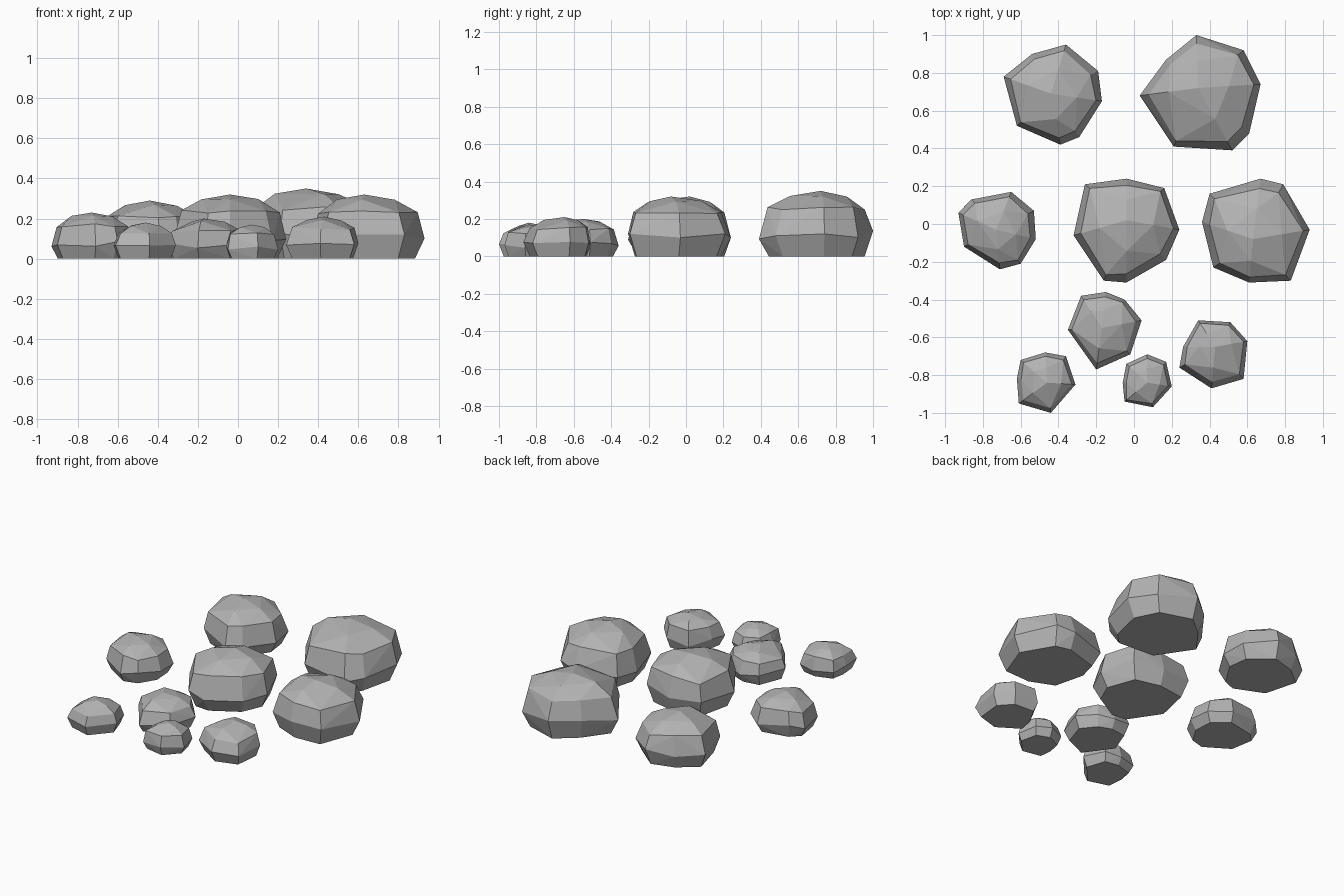
import bpy
import bmesh
import math
import random
from mathutils import Vector

random.seed(7)

default_cube = bpy.data.objects.get("Cube")
if default_cube:
    bpy.data.objects.remove(default_cube, do_unlink=True)

# One stone grey shared by every rock
stone = bpy.data.materials.new("stone_grey")
stone.use_nodes = True
grey = (0.45, 0.45, 0.45, 1)
stone.diffuse_color = grey
stone.node_tree.nodes["Principled BSDF"].inputs["Base Color"].default_value = grey

# Boulder profile: (scale of the outline, share of the height, jitter)
PROFILE = [(0.84, 0, 0), (1, 0.32, 0.07), (0.87, 0.72, 0.04), (0.5, 0.92, 0.015)]


def rock(name, height, peak, outline):
    """Faceted boulder: outline rings around a peak, wrapped in a convex hull."""
    bm = bmesh.new()
    top = Vector(peak)
    corners = [Vector(p) for p in outline]
    for level, (scale, share, jitter) in enumerate(PROFILE):
        # The crown ring has half as many corners, giving broad top facets
        ring = corners[::2] if level == len(PROFILE) - 1 else corners
        for corner in ring:
            spread = scale * (1 + random.uniform(-jitter, jitter) * (level > 1))
            flat = top.lerp(corner, spread)
            z = height * (share + random.uniform(-jitter, jitter))
            bm.verts.new((flat.x, flat.y, z))
    bm.verts.new((top.x, top.y, height))
    hull = bmesh.ops.convex_hull(bm, input=bm.verts[:])
    loose = {g for g in hull["geom_interior"] + hull["geom_unused"]
             if isinstance(g, bmesh.types.BMVert)}
    bmesh.ops.delete(bm, geom=list(loose), context="VERTS")
    # Merge nearly level triangles into larger facets
    bmesh.ops.dissolve_limit(bm, angle_limit=math.radians(4),
                             verts=bm.verts[:], edges=bm.edges[:])
    bmesh.ops.recalc_face_normals(bm, faces=bm.faces[:])
    mesh = bpy.data.meshes.new(name)
    bm.to_mesh(mesh)
    bm.free()
    mesh.materials.append(stone)
    bpy.context.scene.collection.objects.link(bpy.data.objects.new(name, mesh))


# Back row
rock("back_right_boulder", 0.29, (-.44, .69),
     [(-.36, .95), (-.19, .81), (-.17, .65), (-.29, .46),
      (-.39, .42), (-.62, .52), (-.69, .78), (-.54, .9)])
rock("back_left_boulder", 0.35, (.34, .72),
     [(.33, 1), (.58, .92), (.67, .74), (.61, .48),
      (.52, .39), (.21, .41), (.03, .68), (.17, .87)])

# Middle row
rock("middle_right_boulder", 0.23, (-.73, -.03),
     [(-.65, .17), (-.53, .07), (-.52, -.08), (-.6, -.21),
      (-.71, -.24), (-.9, -.12), (-.93, .06), (-.86, .13)])
rock("centre_boulder", 0.32, (-.04, .02),
     [(-.04, .24), (.16, .19), (.24, -.03), (.17, -.19),
      (-.04, -.31), (-.16, -.3), (-.32, -.06), (-.26, .21)])
rock("middle_left_boulder", 0.32, (.63, -.08),
     [(.67, .24), (.79, .21), (.93, -.03), (.83, -.3),
      (.61, -.31), (.42, -.23), (.36, .01), (.4, .16)])

# Small stones in front
rock("front_centre_stone", 0.2, (-.17, -.55),
     [(-.15, -.36), (-.05, -.4), (.04, -.51), (-.02, -.69),
      (-.2, -.77), (-.35, -.56), (-.28, -.38)])
rock("front_right_stone", 0.18, (-.46, -.84),
     [(-.47, -.68), (-.36, -.7), (-.31, -.85), (-.44, -1),
      (-.61, -.95), (-.62, -.82), (-.6, -.72)])
rock("front_small_stone", 0.17, (.07, -.84),
     [(.07, -.69), (.17, -.73), (.2, -.86), (.1, -.97),
      (-.05, -.94), (-.06, -.84), (-.04, -.74)])
rock("front_left_stone", 0.21, (.43, -.65),
     [(.34, -.51), (.51, -.52), (.6, -.62), (.58, -.82),
      (.41, -.87), (.24, -.76), (.26, -.65)])
